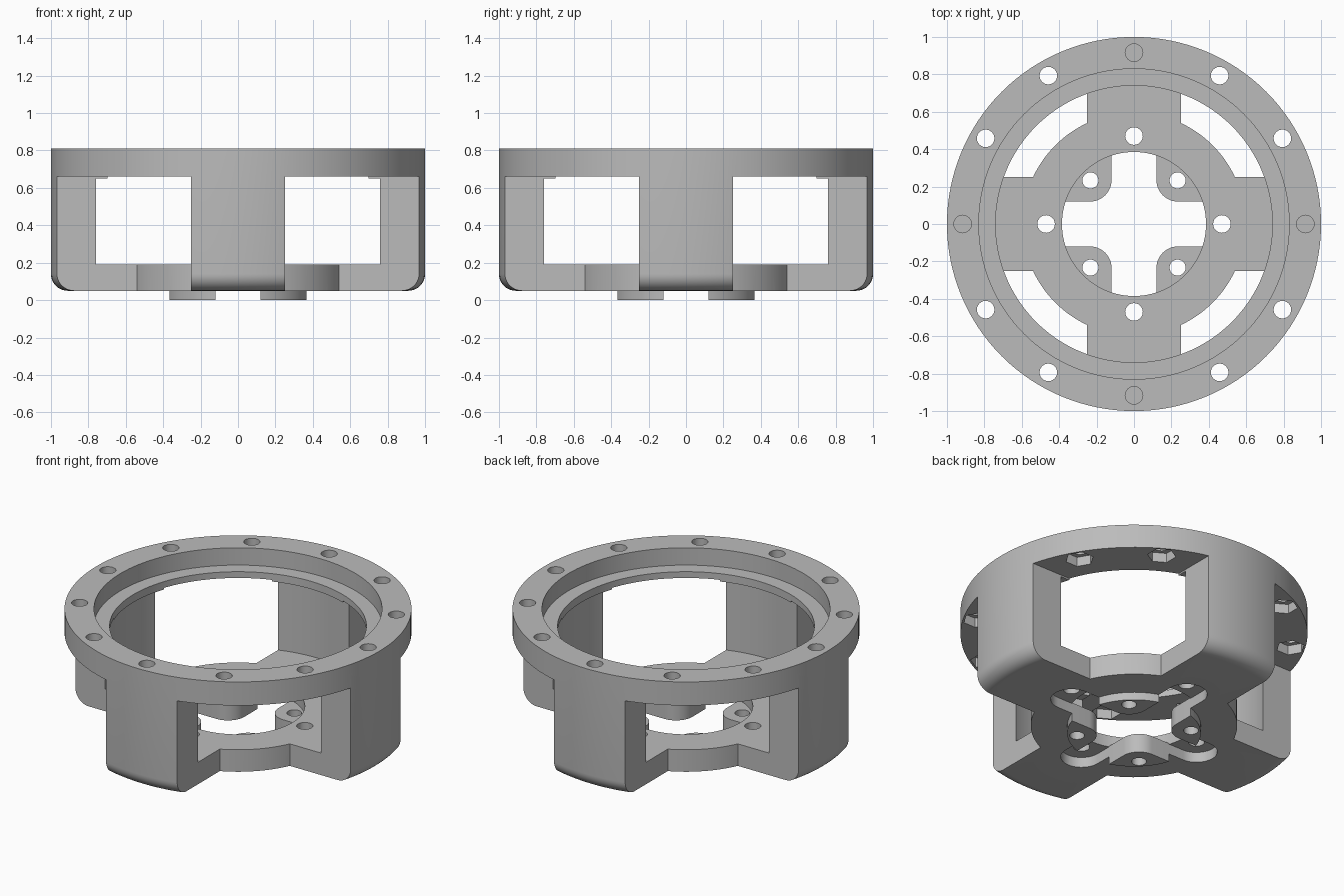
import bpy
import bmesh
from math import cos, sin, radians, pi, asin
from mathutils import Matrix

if "Cube" in bpy.data.objects:
    bpy.data.objects.remove(bpy.data.objects["Cube"])

grey = bpy.data.materials.new("light_grey_plastic")
grey.use_nodes = True
colour = (0.5, 0.5, 0.5, 1)
grey.diffuse_color = colour
grey.node_tree.nodes["Principled BSDF"].inputs["Base Color"].default_value = colour

SEGMENTS = 128
QUARTERS = [i * pi / 2 for i in range(4)]


def finish(bm, name):
    bmesh.ops.recalc_face_normals(bm, faces=bm.faces)
    mesh = bpy.data.meshes.new(name)
    bm.to_mesh(mesh)
    bm.free()
    obj = bpy.data.objects.new(name, mesh)
    bpy.context.collection.objects.link(obj)
    mesh.materials.append(grey)
    return obj


def arc(cx, cy, r, start, end, steps):
    """Points on an arc, angles in degrees."""
    angles = [radians(start + (end - start) * i / steps) for i in range(steps + 1)]
    return [(cx + r * cos(a), cy + r * sin(a)) for a in angles]


def circle(cx, cy, r, sides, start=0):
    return arc(cx, cy, r, start, start + 360, sides)[:-1]


def prisms(name, outline, z0, z1, turns):
    """Extrude an outline and repeat it around the z axis."""
    bm = bmesh.new()
    for turn in turns:
        face = bm.faces.new([bm.verts.new((x, y, z0)) for x, y in outline])
        made = bmesh.ops.extrude_face_region(bm, geom=[face])["geom"]
        top = [v for v in made if isinstance(v, bmesh.types.BMVert)]
        bmesh.ops.translate(bm, verts=top, vec=(0, 0, z1 - z0))
        both = top + list(face.verts)
        bmesh.ops.rotate(bm, verts=both, matrix=Matrix.Rotation(turn, 3, "Z"))
    return finish(bm, name)


def revolve(name, profile):
    bm = bmesh.new()
    rings = []
    for i in range(SEGMENTS):
        a = 2 * pi * i / SEGMENTS
        rings.append([bm.verts.new((r * cos(a), r * sin(a), z)) for r, z in profile])
    n = len(profile)
    for i in range(SEGMENTS):
        here, there = rings[i], rings[(i + 1) % SEGMENTS]
        for j in range(n):
            k = (j + 1) % n
            bm.faces.new((here[j], there[j], there[k], here[k]))
    return finish(bm, name)


def cut(target, cutter):
    cutter.hide_render = True
    mod = target.modifiers.new("cut", "BOOLEAN")
    mod.operation = "DIFFERENCE"
    mod.solver = "EXACT"
    mod.object = cutter
    bpy.context.view_layer.objects.active = target
    bpy.ops.object.modifier_apply(modifier=mod.name)
    bpy.data.objects.remove(cutter)


def smooth(obj):
    bpy.ops.object.select_all(action="DESELECT")
    obj.select_set(True)
    bpy.context.view_layer.objects.active = obj
    bpy.ops.object.shade_smooth_by_angle(angle=radians(30))


# Round housing with stepped rim, inner lip and rounded bottom edge
HOLE, TOP, FLOOR, BOTTOM = 0.385, 0.81, 0.19, 0.05
profile = [(HOLE, BOTTOM)] + arc(0.91, 0.14, 0.09, -90, 0, 10)
profile += [(1, TOP), (0.83, TOP), (0.83, 0.70), (0.74, 0.70), (0.74, 0.65),
            (0.80, 0.65), (0.80, FLOOR), (HOLE, FLOOR)]
housing = revolve("housing", profile)

# Corner windows that leave four legs and a round hub in the floor
square = [(0.25, 0.25), (1.2, 0.25), (1.2, 1.2), (0.25, 1.2)]
windows = prisms("window_cutter", square, -0.1, 0.66, QUARTERS)
cut(windows, prisms("hub_cutter", circle(0, 0, 0.595, SEGMENTS), -0.2, FLOOR, [0]))
cut(housing, windows)

# Bolt holes in the rim: through holes with nut pockets, blind ones over the legs
RIM = 0.916
between = [radians(30 * i) for i in range(12) if i % 3]
bolt = circle(RIM, 0, 0.047, 24)
cut(housing, prisms("bolt_cutter", bolt, 0.55, 0.9, between))
cut(housing, prisms("blind_cutter", bolt, 0.55, 0.9, QUARTERS))
cut(housing, prisms("nut_cutter", circle(RIM, 0, 0.083, 6, 30), 0.6, 0.72, between))

# Slots under the floor and their screw holes
slot = [(0.3, -0.12)] + arc(0.47, 0, 0.12, -90, 90, 20) + [(0.3, 0.12)]
cut(housing, prisms("slot_cutter", slot, -0.1, 0.115, QUARTERS))
cut(housing, prisms("screw_cutter", circle(0.47, 0, 0.047, 24), -0.1, 0.3, QUARTERS))
smooth(housing)

# Mounting tabs hanging inside the centre opening
edge = math_angle = asin(0.12 / HOLE) * 180 / pi
tab = arc(0, 0, HOLE, edge, 90 - edge, 14) + arc(0.235, 0.235, 0.115, 180, 270, 14)
tabs = prisms("mounting_tabs", tab, 0, 0.12, QUARTERS)
cut(tabs, prisms("tab_hole_cutter", circle(0.233, 0.233, 0.043, 24), -0.1, 0.3, QUARTERS))
smooth(tabs)
